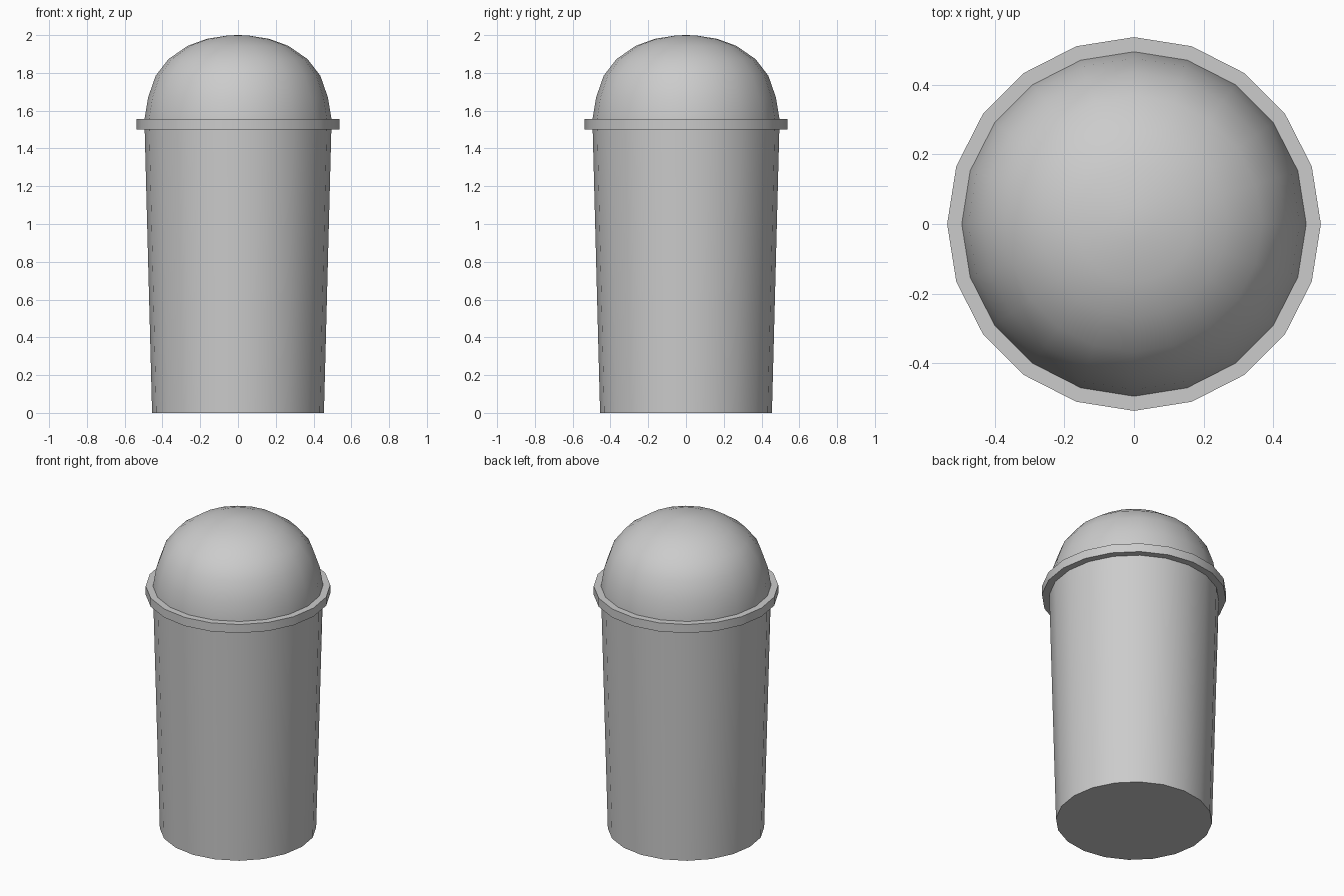
import bpy
import bmesh
from math import cos, sin, tau, radians

cube = bpy.data.objects.get("Cube")
if cube:
    bpy.data.objects.remove(cube, do_unlink=True)

SIDES = 20

grey = bpy.data.materials.new("light grey")
grey.use_nodes = True
colour = (0.6, 0.6, 0.6, 1)
grey.diffuse_color = colour
grey.node_tree.nodes["Principled BSDF"].inputs["Base Color"].default_value = colour


def lathe(name, profile, closed=False, cap_bottom=False, cap_top=False):
    """Turn (radius, height) points around z; a zero radius becomes a pole."""
    bm = bmesh.new()
    rings = []
    for r, z in profile:
        count = SIDES if r else 1
        rings.append([bm.verts.new((r * cos(tau * i / SIDES), r * sin(tau * i / SIDES), z))
                      for i in range(count)])
    pairs = list(zip(rings, rings[1:]))
    if closed:
        pairs.append((rings[-1], rings[0]))
    for low, high in pairs:
        for i in range(SIDES):
            j = (i + 1) % SIDES
            if len(high) == 1:
                bm.faces.new((low[i], low[j], high[0]))
            else:
                bm.faces.new((low[i], low[j], high[j], high[i]))
    if cap_bottom:
        bm.faces.new(rings[0][::-1])
    if cap_top:
        bm.faces.new(rings[-1])
    bmesh.ops.recalc_face_normals(bm, faces=bm.faces)
    mesh = bpy.data.meshes.new(name)
    bm.to_mesh(mesh)
    bm.free()
    mesh.materials.append(grey)
    obj = bpy.data.objects.new(name, mesh)
    bpy.context.collection.objects.link(obj)
    bpy.ops.object.select_all(action="DESELECT")
    obj.select_set(True)
    bpy.context.view_layer.objects.active = obj
    bpy.ops.object.shade_smooth_by_angle(angle=radians(35))
    return obj


# Tapered body with a flat base
lathe("bin_body", [(0.455, 0), (0.495, 1.53)], cap_bottom=True, cap_top=True)

# Flat collar between the body and the lid
lathe("collar", [(0.48, 1.5), (0.537, 1.5), (0.537, 1.555), (0.48, 1.555)], closed=True)

# Domed lid
lathe("dome_lid", [(0.495, 1.53), (0.495, 1.555), (0.476, 1.67), (0.436, 1.785),
                   (0.368, 1.873), (0.267, 1.943), (0.166, 1.98), (0.055, 1.998), (0, 2.0)])
